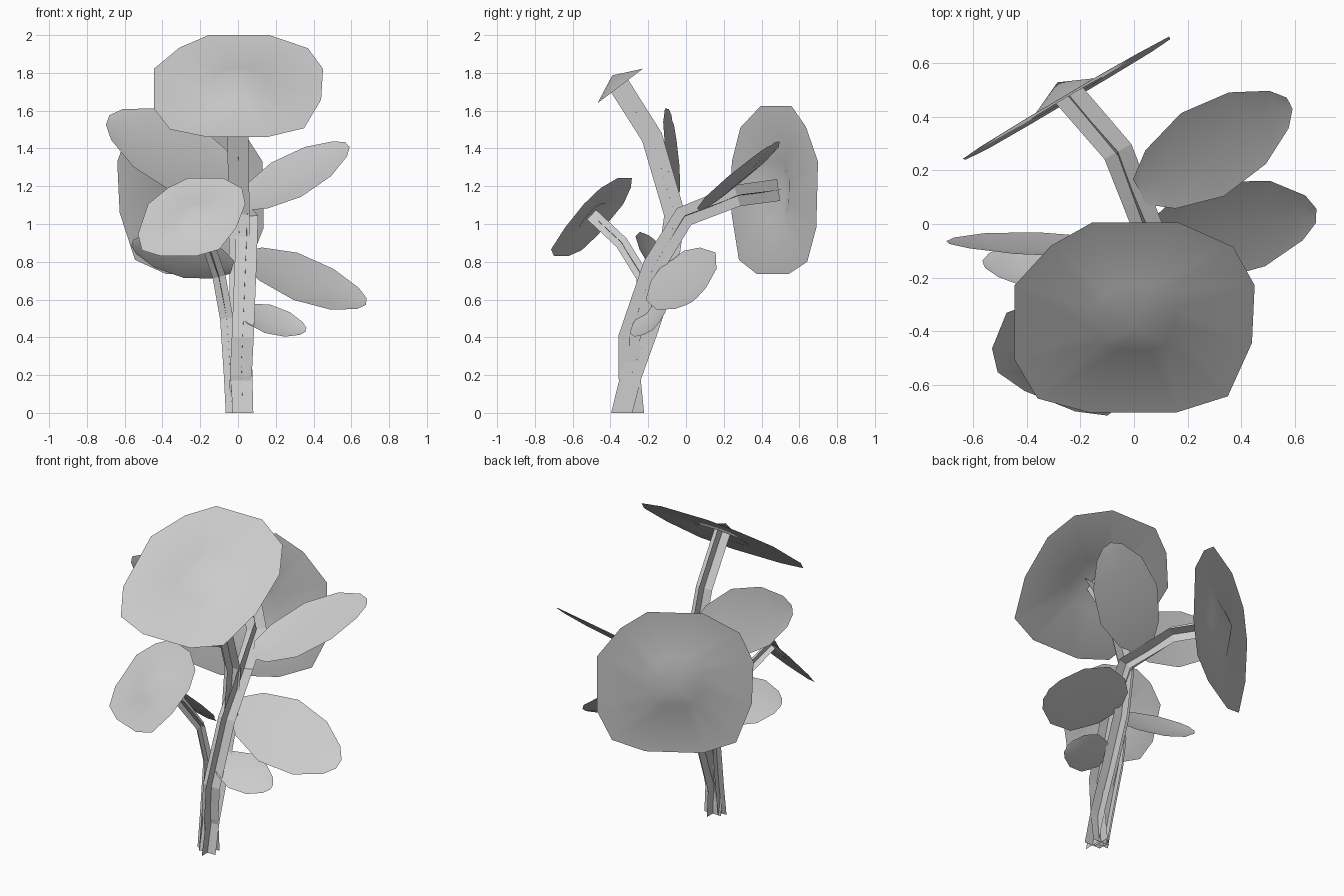
import bpy, bmesh, math
from mathutils import Vector

if "Cube" in bpy.data.objects:
    bpy.data.objects.remove(bpy.data.objects["Cube"])

UP = Vector((0, 0, 1))


def finish(name, verts, faces, smooth):
    me = bpy.data.meshes.new(name)
    me.from_pydata(verts, [], faces)
    for p in me.polygons:
        p.use_smooth = smooth
    ob = bpy.data.objects.new(name, me)
    bpy.context.collection.objects.link(ob)
    return ob


# Twelve-sided blossom outline, shared by all three heads
OUTLINE = [(-.155, .445), (-.31, .335), (-.445, .15), (-.445, -.2), (-.36, -.38), (-.17, -.445),
           (.16, -.445), (.35, -.37), (.44, -.12), (.45, .15), (.37, .33), (.165, .445)]


def blossom(name, centre, normal, scale):
    """Flat disc with a low raised middle."""
    c, n = Vector(centre), Vector(normal).normalized()
    u = UP.cross(n).normalized()
    v = n.cross(u)
    k = len(OUTLINE)
    verts = [c + (u * a + v * b) * scale * s for s in (1, .34) for a, b in OUTLINE]
    verts.append(c + n * .07 * scale)
    faces = []
    for i in range(k):
        j = (i + 1) % k
        faces += [(i, j, k + j, k + i), (k + i, k + j, 2 * k)]
    finish(name, verts, faces, True)


def stem(name, path, half):
    """Two crossed ribbons along a path."""
    pts = [Vector(p) for p in path]
    verts, faces = [], []
    for i, p in enumerate(pts):
        t = (pts[min(i + 1, len(pts) - 1)] - pts[max(i - 1, 0)]).normalized()
        side = Vector((1, 0, 0))
        side = (side - t * side.dot(t)).normalized()
        front = t.cross(side)
        if i == 0:
            side, front = Vector((1, 0, 0)), Vector((0, 1, 0))
        verts += [p - side * half, p + side * half, p - front * half, p + front * half]
    for i in range(len(pts) - 1):
        for k in (0, 2):
            a = i * 4 + k
            faces.append((a, a + 1, a + 5, a + 4))
    finish(name, verts, faces, False)


# Leaf profile: position along the leaf, half-width share
PROFILE = [(0, .3), (.14, .7), (.42, 1), (.72, .86), (.93, .45), (1, .14)]


def leaf(name, base, tip, width):
    """Blade with a slightly sunken midrib; width is the full crosswise vector."""
    b, axis, w = Vector(base), Vector(tip) - Vector(base), Vector(width) / 2
    n = axis.cross(w).normalized()
    if n.z < 0:
        n = -n
    verts, faces = [], []
    for t, h in PROFILE:
        mid = b + axis * t
        verts += [mid - w * h, mid - n * .025 * h, mid + w * h]
    for i in range(len(PROFILE) - 1):
        for k in (0, 1):
            a = i * 3 + k
            faces.append((a, a + 1, a + 4, a + 3))
    finish(name, verts, faces, True)


# Flower heads
blossom("top_flower", (0, -.348, 1.731), (0, -.605, .796), 1)
blossom("back_flower", (-.25, .468, 1.18), (-.51, .86, -.03), 1)
blossom("small_front_flower", (-.243, -.492, 1.037), (-.28, -.69, .66), .62)

# Stems
stem("top_stem", [(.025, -.34, 0), (.02, -.29, .2), (.015, -.2, .45), (.01, -.1, .75),
                  (.005, -.06, 1.05), (0, -.18, 1.46), (0, -.37, 1.76)], .056)
stem("back_stem", [(.01, -.28, 0), (.015, -.3, .2), (.025, -.3, .4), (.04, -.17, .78),
                   (.05, -.01, 1.04), (-.06, .27, 1.15), (-.25, .49, 1.18)], .058)
stem("small_stem", [(-.03, -.31, 0), (-.04, -.27, .2), (-.06, -.21, .5), (-.1, -.23, .72),
                    (-.16, -.34, .9), (-.25, -.5, 1.05)], .035)

# Leaves
leaf("right_leaf", (.03, -.07, .82), (.68, .03, .59), (.02, .37, .25))
leaf("upper_right_leaf", (.02, .12, 1.1), (.58, .45, 1.42), (-.16, .31, .18))
leaf("low_right_leaf", (.01, -.22, .54), (.36, -.18, .44), (.03, .19, .15))
leaf("upper_left_leaf", (-.01, -.08, 1.22), (-.69, -.07, 1.55), (.13, -.09, .36))
leaf("low_left_leaf", (-.03, -.18, .77), (-.56, -.15, .9), (.07, -.2, .22))
